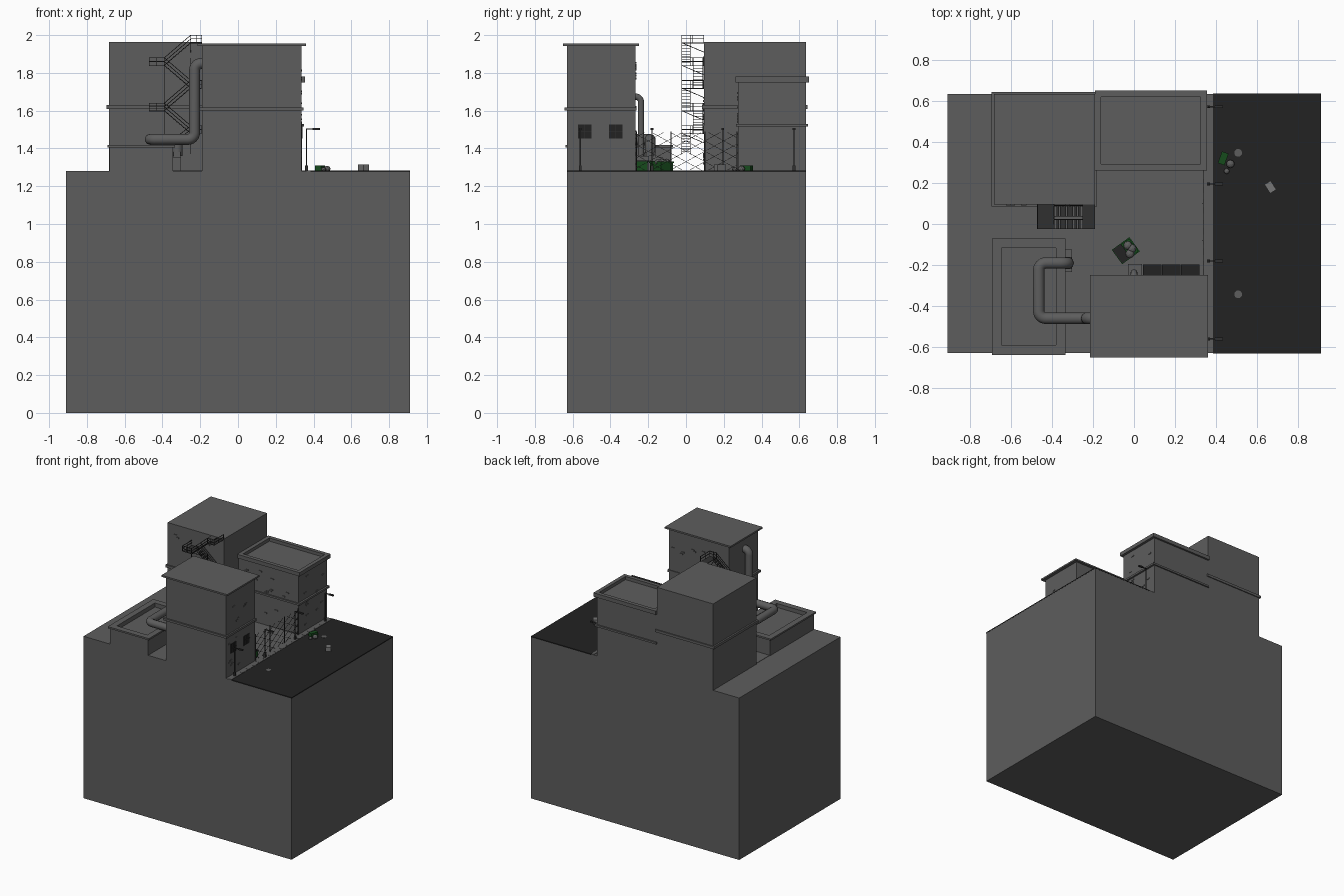
import bpy, bmesh, math, random
from mathutils import Vector, Matrix

if "Cube" in bpy.data.objects:
    bpy.data.objects.remove(bpy.data.objects["Cube"])

random.seed(4)
G = 1.28  # ground level


def mat(name, c):
    m = bpy.data.materials.new(name)
    m.diffuse_color = (*c, 1)
    m.use_nodes = True
    m.node_tree.nodes["Principled BSDF"].inputs["Base Color"].default_value = m.diffuse_color
    return m


GREY = mat("concrete grey", (0.11, 0.11, 0.11))
DARK = mat("asphalt black", (0.016, 0.016, 0.016))
IRON = mat("dark iron", (0.03, 0.03, 0.03))
GREEN = mat("bin green", (0.008, 0.07, 0.012))
LIGHT = mat("light grey", (0.18, 0.18, 0.18))


def finish(bm, name, m):
    me = bpy.data.meshes.new(name)
    bm.to_mesh(me)
    bm.free()
    ob = bpy.data.objects.new(name, me)
    bpy.context.collection.objects.link(ob)
    me.materials.append(m)
    return ob


def boxes(name, m, items, spin=0.0, at=(0, 0, 0)):
    """items: (x0, x1, y0, y1, z0, z1), joined into one object"""
    bm = bmesh.new()
    for x0, x1, y0, y1, z0, z1 in items:
        M = Matrix.Translation(((x0 + x1) / 2, (y0 + y1) / 2, (z0 + z1) / 2)) @ \
            Matrix.Diagonal((x1 - x0, y1 - y0, z1 - z0, 1))
        bmesh.ops.create_cube(bm, size=1, matrix=M)
    ob = finish(bm, name, m)
    ob.rotation_euler.z = spin
    ob.location = at
    return ob


def bars(name, m, segs, r=0.002):
    """square rods between point pairs"""
    bm = bmesh.new()
    for a, b in segs:
        a, b = Vector(a), Vector(b)
        d = b - a
        M = Matrix.Translation((a + b) / 2) @ d.to_track_quat('Z', 'Y').to_matrix().to_4x4() @ \
            Matrix.Diagonal((2 * r, 2 * r, d.length, 1))
        bmesh.ops.create_cube(bm, size=1, matrix=M)
    return finish(bm, name, m)


def tube(name, m, pts, r, bend):
    """round duct with filleted corners"""
    pts = [Vector(p) for p in pts]
    path = [pts[0]]
    for p, q, s in zip(pts, pts[1:], pts[2:]):
        a = q + (p - q).normalized() * bend
        b = q + (s - q).normalized() * bend
        c = a + b - q
        for i in range(7):
            t = i / 6 * math.pi / 2
            path.append(c + (a - c) * math.cos(t) + (b - c) * math.sin(t))
    path.append(pts[-1])
    cu = bpy.data.curves.new(name, 'CURVE')
    cu.dimensions = '3D'
    cu.bevel_depth = r
    cu.bevel_resolution = 3
    cu.use_fill_caps = True
    sp = cu.splines.new('POLY')
    sp.points.add(len(path) - 1)
    for pt, co in zip(sp.points, path):
        pt.co = (*co, 1)
    cu.materials.append(m)
    ob = bpy.data.objects.new(name, cu)
    bpy.context.collection.objects.link(ob)


def blob(name, m, x, y, z, r):
    bm = bmesh.new()
    bmesh.ops.create_icosphere(bm, subdivisions=2, radius=r,
                               matrix=Matrix.Translation((x, y, z)) @ Matrix.Diagonal((1, 1, 0.8, 1)))
    finish(bm, name, m)


def ring(x0, x1, y0, y1, z0, z1, w):
    return [(x0, x1, y0, y0 + w, z0, z1), (x0, x1, y1 - w, y1, z0, z1),
            (x0, x0 + w, y0 + w, y1 - w, z0, z1), (x1 - w, x1, y0 + w, y1 - w, z0, z1)]


# ground block, road and kerb
boxes("ground_block", GREY, [(-0.91, 0.91, -0.63, 0.635, 0, G)])
boxes("road", DARK, [(0.385, 0.911, -0.631, 0.636, G - 0.006, G + 0.002)])
boxes("alley_paving", GREY, [(-0.675, 0.36, -0.27, 0.27, G - 0.01, G + 0.002)])
boxes("kerb", GREY, [(0.362, 0.385, -0.63 + i * 0.0703, -0.563 + i * 0.0703, G - 0.01, G + 0.004)
                     for i in range(18)])

# front tower with roof slab and belt trim
boxes("front_tower", GREY, [(-0.19, 0.335, -0.63, -0.268, G - 0.1, 1.945)])
boxes("front_tower_roof", GREY, [(-0.215, 0.36, -0.65, -0.248, 1.943, 1.956)])
boxes("front_tower_trim", GREY, [(-0.205, 0.347, -0.642, -0.262, 1.6, 1.617)])

# back tall tower
boxes("back_tower", GREY, [(-0.682, -0.19, 0.095, 0.635, G - 0.1, 1.963)])
boxes("back_tower_trim", GREY, [(-0.695, -0.18, 0.085, 0.643, 1.61, 1.63)])

# back right building with parapet
boxes("back_building", GREY, [(-0.2, 0.335, 0.275, 0.635, G - 0.1, 1.755)])
boxes("back_building_parapet", GREY, ring(-0.19, 0.355, 0.262, 0.65, 1.762 - 0.012, 1.78, 0.03))
boxes("back_building_trim", GREY, [(-0.19, 0.35, 0.265, 0.646, 1.515, 1.53)])

# low building with parapet
boxes("low_building", GREY, [(-0.68, -0.345, -0.63, -0.08, G - 0.1, 1.385)])
boxes("low_building_parapet", GREY, ring(-0.68, -0.345, -0.63, -0.08, 1.38, 1.41, 0.035)
      + ring(-0.692, -0.333, -0.638, -0.07, 1.405, 1.418, 0.047))

# windows on the street face of the front tower
for i, y in enumerate((-0.535, -0.372)):
    boxes(f"window_{i}", DARK, [(0.333, 0.338, y - 0.036, y + 0.036, 1.453, 1.527)])
    bars(f"window_bars_{i}", IRON, [((0.339, y, 1.453), (0.339, y, 1.527)),
                                    ((0.339, y - 0.036, 1.49), (0.339, y + 0.036, 1.49))], 0.0015)

# loose bricks standing out from the alley and street walls
brick = []


def bricks(axis, pos, out, lo, hi, ztop, n):
    for _ in range(n):
        u = random.uniform(lo + 0.02, hi - 0.03)
        z = random.uniform(G + 0.03, ztop - 0.05)
        p, q = sorted((pos, pos + out))
        for k in range(random.choice((1, 1, 2))):
            a, b, c = u + k * 0.012, u + k * 0.012 + 0.025, z + k * 0.011
            brick.append((a, b, p, q, c, c + 0.009) if axis == 'y' else (p, q, a, b, c, c + 0.009))


bricks('y', -0.268, 0.005, -0.19, 0.335, 1.93, 14)
bricks('y', 0.275, -0.005, -0.19, 0.335, 1.74, 12)
bricks('y', 0.095, -0.005, -0.68, -0.19, 1.95, 14)
bricks('x', 0.335, 0.004, 0.275, 0.635, 1.75, 10)
bricks('x', 0.335, 0.004, -0.63, -0.27, 1.44, 3)
bricks('x', 0.335, 0.004, -0.63, -0.27, 1.93, 5)
boxes("wall_bricks", GREY, brick)

# ducts
tube("roof_duct", GREY, [(-0.322, -0.19, 1.36), (-0.322, -0.19, 1.448), (-0.465, -0.19, 1.448),
                         (-0.465, -0.46, 1.448), (-0.23, -0.46, 1.448), (-0.23, -0.46, 1.85),
                         (-0.185, -0.46, 1.85)], 0.029, 0.036)
boxes("duct_base", GREY, [(-0.345, -0.303, -0.235, -0.125, G, 1.355), (-0.342, -0.305, -0.22, -0.16, 1.35, 1.38)])
tube("alley_duct", GREY, [(0.0, -0.28, 1.675), (0.0, -0.238, 1.675), (0.0, -0.238, 1.35)], 0.017, 0.03)
boxes("alley_duct_base", GREY, [(-0.03, 0.038, -0.268, -0.195, G, 1.36)])

# fire escape: landings and flights swap sides on the way down
XL0, XL1, XR0, XR1, Y0, Y1 = -0.47, -0.39, -0.25, -0.192, -0.023, 0.094
plates, rods = [], []
levels = [1.96, 1.84, 1.72, 1.60, 1.48]
for i, z in enumerate(levels):
    right = i % 2 == 0
    x0, x1 = (XR0, XR1) if right else (XL0, XL1)
    outer, inner = (x1, x0) if right else (x0, x1)
    plates.append((x0, x1, Y0, Y1, z - 0.004, z))
    for h in (0.02, 0.04):
        rods += [((x0, Y0, z + h), (x1, Y0, z + h)), ((outer, Y0, z + h), (outer, Y1, z + h))]
    for x, y in ((x0, Y0), (x1, Y0), (outer, Y1), ((x0 + x1) / 2, Y0), (outer, (Y0 + Y1) / 2)):
        rods.append(((x, y, z), (x, y, z + 0.04)))
    rods.append(((inner, Y1, z - 0.05), (inner, Y0, z)))
    # flight to the next landing, front run and back run in turn
    zn = z - 0.12 if i < 4 else 1.37
    xe = XL1 if right else XR0
    ya, yb = (Y0, 0.022) if right else (0.038, Y1 - 0.004)
    for y in (ya, yb):
        rods += [((inner, y, z), (xe, y, zn)), ((inner, y, z + 0.04), (xe, y, zn + 0.04)),
                 ((inner, y, z + 0.02), (xe, y, zn + 0.02))]
    for k in range(1, 8):
        t = k / 8
        x, zz = inner + (xe - inner) * t, z + (zn - z) * t
        plates.append((x - 0.006, x + 0.006, ya, yb, zz - 0.002, zz + 0.001))
for x in (XL1, XR0):
    rods.append(((x, Y0, 1.37), (x, Y0, 1.88)))
boxes("fire_escape_steps", IRON, plates)
bars("fire_escape_rails", IRON, rods, 0.0018)

# wire fence across the alley mouth
FX, FY0, FY1, FZ0, FZ1 = 0.337, -0.266, 0.273, 1.285, 1.485
wires = []
for s in (0.55, -0.55):
    for k in range(-8, 9):
        c = k * 0.1
        zs = sorted((s * (FY0 - c), s * (FY1 - c)))
        lo, hi = max(zs[0] + 1.385, FZ0), min(zs[1] + 1.385, FZ1)
        if hi - lo > 0.01:
            wires.append(((FX, c + (lo - 1.385) / s, lo), (FX, c + (hi - 1.385) / s, hi)))
bars("fence_wire", IRON, wires, 0.001)
bars("fence_posts", IRON, [((FX, y, G), (FX, y, 1.49)) for y in (-0.262, -0.08, 0.1, 0.27)], 0.003)

# street lamps
for i, y in enumerate((-0.56, -0.18, 0.195, 0.572)):
    bars(f"lamp_post_{i}", IRON, [((0.363, y, G), (0.363, y, 1.505)), ((0.36, y, 1.502), (0.43, y, 1.502))], 0.003)
    boxes(f"lamp_head_{i}", IRON, [(0.395, 0.434, y - 0.007, y + 0.007, 1.497, 1.507),
                                   (0.356, 0.37, y - 0.007, y + 0.007, G, 1.31)])


# bins: three against the wall, one turned and open with rubbish
def bin_body(name, w, d, h, spin, at):
    boxes(name, GREEN, ring(-w / 2, w / 2, -d / 2, d / 2, 0.006, h, 0.004)
          + [(-w / 2, w / 2, -d / 2, d / 2, 0.004, 0.01)]
          + ring(-w / 2 - 0.003, w / 2 + 0.003, -d / 2 - 0.003, d / 2 + 0.003, h - 0.008, h, 0.004), spin, at)


for i in range(3):
    x = 0.09 + i * 0.092
    bin_body(f"bin_{i}", 0.084, 0.058, 0.05, 0, (x, -0.232, G))
    boxes(f"bin_lid_{i}", DARK, [(x - 0.045, x + 0.045, -0.265, -0.197, G + 0.05, G + 0.056)])
bin_body("open_bin", 0.1, 0.08, 0.05, math.radians(36), (-0.04, -0.13, G))
boxes("open_bin_lid", DARK, [(-0.05, 0.0, -0.04, 0.04, 0.046, 0.053)], math.radians(36), (-0.04, -0.13, G))
for i, (x, y) in enumerate(((-0.02, -0.145), (-0.03, -0.105), (-0.01, -0.12))):
    blob(f"rubbish_bag_{i}", GREY, x, y, G + 0.048, 0.022)

# street clutter
boxes("tipped_bin", GREEN, [(-0.017, 0.017, -0.03, 0.03, 0, 0.03)], math.radians(-20), (0.435, 0.32, G))
blob("street_bag_0", GREY, 0.47, 0.293, G + 0.012, 0.02)
blob("street_bag_1", GREY, 0.452, 0.258, G + 0.009, 0.014)
boxes("cardboard_box", LIGHT, [(-0.018, 0.018, -0.026, 0.026, 0, 0.034)], math.radians(32), (0.665, 0.18, G))
for i, y in enumerate((0.347, -0.343)):
    bm = bmesh.new()
    bmesh.ops.create_cone(bm, cap_ends=True, segments=16, radius1=0.019, radius2=0.019, depth=0.006,
                          matrix=Matrix.Translation((0.508, y, G + 0.001)))
    finish(bm, f"manhole_{i}", GREY)
